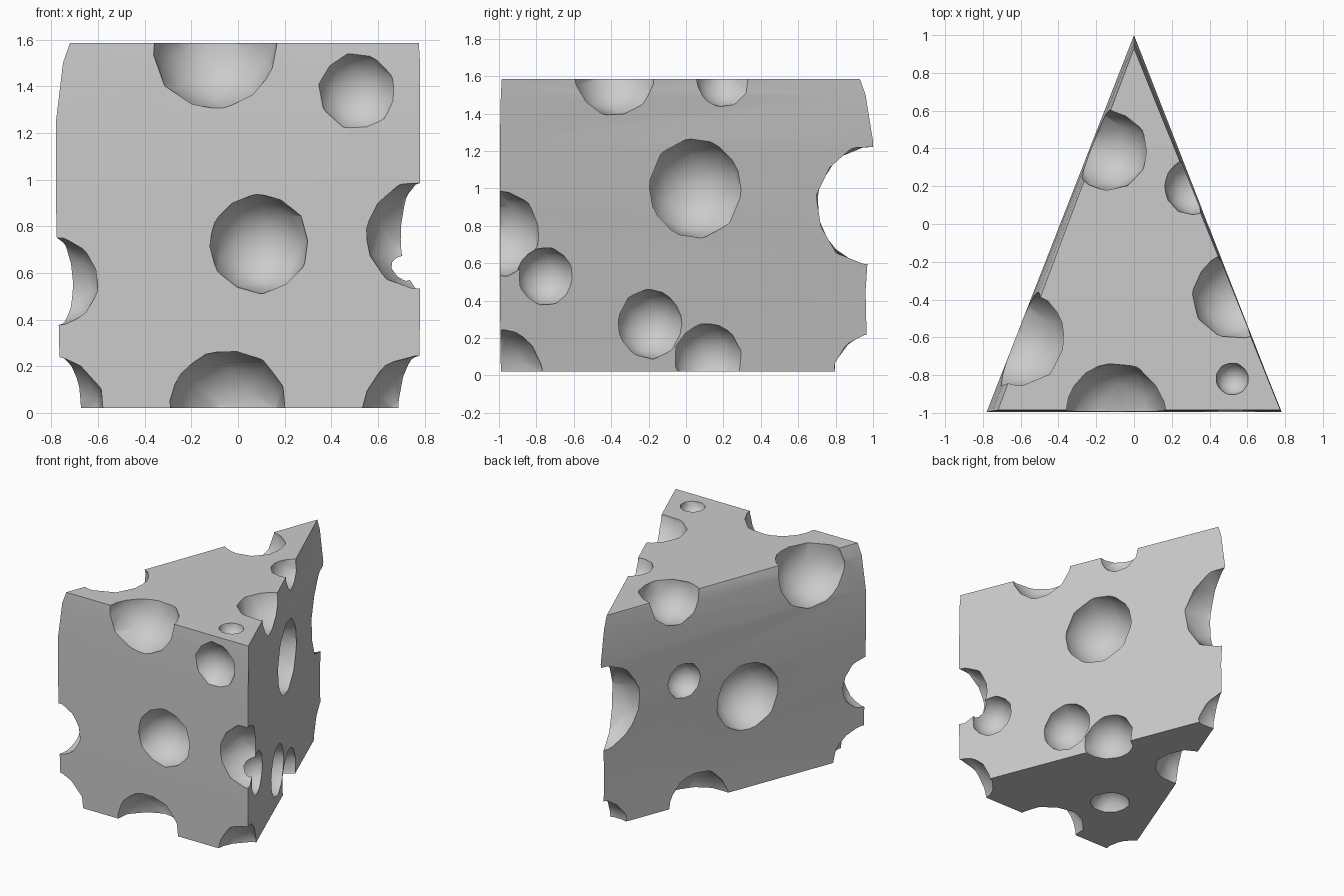
import bpy, bmesh, math, random
from mathutils import Matrix, Euler

if "Cube" in bpy.data.objects:
    bpy.data.objects.remove(bpy.data.objects["Cube"])

random.seed(4)

# wedge: stacked triangular sections (z, left x, right x, front y, tip y)
levels = [(0.022, -0.76, 0.775, -0.99, 0.97), (0.45, -0.77, 0.78, -0.995, 0.96),
          (0.9, -0.78, 0.78, -0.995, 0.99), (1.25, -0.78, 0.78, -0.995, 1.0),
          (1.5, -0.75, 0.78, -0.99, 0.96), (1.585, -0.72, 0.775, -0.985, 0.93)]
bm = bmesh.new()
rings = [[bm.verts.new(p) for p in ((l, f, z), (r, f, z), (0, t, z))]
         for z, l, r, f, t in levels]
for a, b in zip(rings, rings[1:]):
    for i in range(3):
        j = (i + 1) % 3
        bm.faces.new((a[i], a[j], b[j], b[i]))
bm.faces.new(rings[0][::-1])
bm.faces.new(rings[-1])
bmesh.ops.triangulate(bm, faces=bm.faces[:])
bmesh.ops.recalc_face_normals(bm, faces=bm.faces[:])
me = bpy.data.meshes.new("cheese_wedge")
bm.to_mesh(me)
bm.free()
wedge = bpy.data.objects.new("cheese_wedge", me)
bpy.context.collection.objects.link(wedge)


def side(sign, y):
    """x on a slanted side at depth y"""
    return sign * 0.39 * (1 - y)


# holes (x, y, z, radius)
holes = [
    # front face and its edges
    (0.09, -1.0, 0.725, 0.21), (-0.10, -1.0, 1.57, 0.265), (0.51, -1.06, 1.38, 0.175),
    (-0.045, -1.0, 0.02, 0.25), (0.78, -1.0, 0.76, 0.23), (-0.79, -1.0, 0.56, 0.19),
    (-0.82, -0.96, 0.0, 0.25), (0.78, -1.0, 0.0, 0.25),
    # tip edge
    (0.0, 1.0, 0.91, 0.32), (0.0, 1.0, 0.0, 0.22),
    # top and underside
    (0.52, -0.82, 1.585, 0.085), (-0.14, 0.39, 1.57, 0.21), (-0.18, -0.48, 0.0, 0.14),
]
# right side (y, z, radius)
for y, z, r in [(0.05, 1.0, 0.265), (-0.75, 0.53, 0.155), (-0.19, 0.275, 0.185),
                (0.12, 0.09, 0.19), (-0.38, 1.62, 0.23), (0.2, 1.585, 0.15)]:
    holes.append((side(1, y), y, z, r))
# left side (y, z, radius)
for y, z, r in [(-0.11, 0.70, 0.25), (0.37, 0.95, 0.13), (-0.6, 1.5, 0.27),
                (0.26, 0.0, 0.24)]:
    holes.append((side(-1, y), y, z, r))

# cut each hole with a faceted ball
bpy.context.view_layer.objects.active = wedge
for x, y, z, r in holes:
    rot = Euler([random.uniform(0, math.tau) for _ in range(3)]).to_matrix().to_4x4()
    bm = bmesh.new()
    bmesh.ops.create_icosphere(bm, subdivisions=2, radius=r * 1.03,
                               matrix=Matrix.Translation((x, y, z)) @ rot)
    cm = bpy.data.meshes.new("hole_cutter")
    bm.to_mesh(cm)
    bm.free()
    cutter = bpy.data.objects.new("hole_cutter", cm)
    cutter.hide_render = True
    bpy.context.collection.objects.link(cutter)
    bpy.context.view_layer.objects.active = wedge
    mod = wedge.modifiers.new("hole", 'BOOLEAN')
    mod.operation = 'DIFFERENCE'
    mod.solver = 'EXACT'
    mod.object = cutter
    bpy.ops.object.modifier_apply(modifier=mod.name)
    bpy.data.objects.remove(cutter)

# smooth hole interiors, crisp rims
bpy.ops.object.select_all(action='DESELECT')
wedge.select_set(True)
bpy.context.view_layer.objects.active = wedge
bpy.ops.object.shade_smooth_by_angle(angle=math.radians(30))
